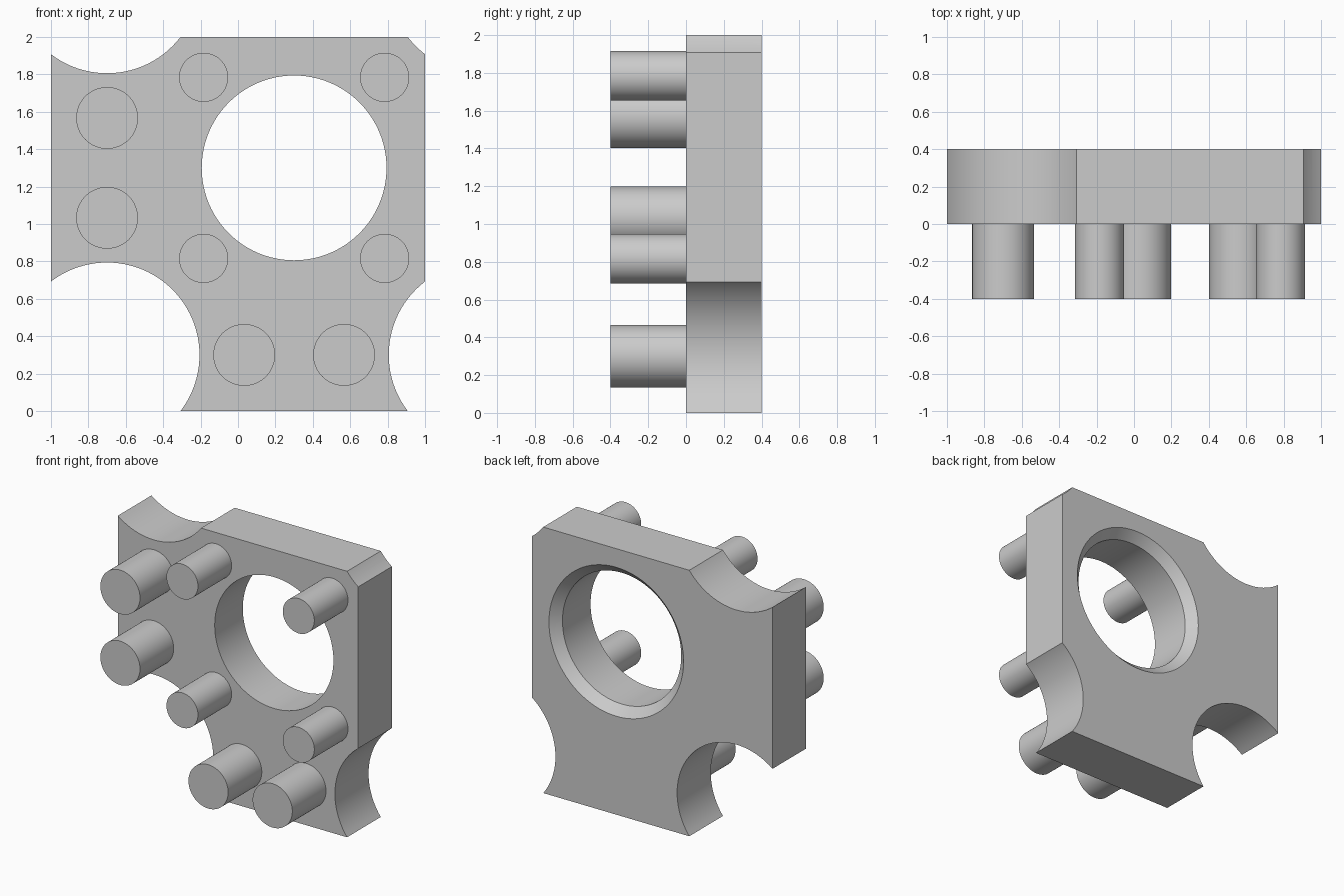
import bpy
import bmesh
from math import cos, sin, pi, radians

cube = bpy.data.objects.get("Cube")
if cube:
    bpy.data.objects.remove(cube, do_unlink=True)

# Main dimensions
THICK = 0.4
BORE = 0.494
CHAMFER = 0.066
PITCH = 1.0
CENTRE_X, CENTRE_Z = 0.3, 1.3
SEGMENTS = 96

grey = bpy.data.materials.new("plain_grey")
grey.use_nodes = True
colour = (0.6, 0.6, 0.6, 1)
grey.diffuse_color = colour
grey.node_tree.nodes["Principled BSDF"].inputs["Base Color"].default_value = colour


def finish(name, bm):
    """Turn a bmesh into a named grey object."""
    bmesh.ops.recalc_face_normals(bm, faces=bm.faces)
    mesh = bpy.data.meshes.new(name)
    bm.to_mesh(mesh)
    bm.free()
    mesh.materials.append(grey)
    obj = bpy.data.objects.new(name, mesh)
    bpy.context.collection.objects.link(obj)
    return obj


def turned(name, x, z, profile):
    """Solid of revolution about a front-to-back axis; profile holds (y, radius)."""
    bm = bmesh.new()
    angles = [2 * pi * i / SEGMENTS for i in range(SEGMENTS)]
    rings = [[bm.verts.new((x + r * cos(a), y, z + r * sin(a))) for a in angles]
             for y, r in profile]
    for low, high in zip(rings, rings[1:]):
        for i in range(SEGMENTS):
            j = (i + 1) % SEGMENTS
            bm.faces.new((low[i], low[j], high[j], high[i]))
    bm.faces.new(rings[0])
    bm.faces.new(rings[-1])
    return finish(name, bm)


# Square plate
bm = bmesh.new()
bmesh.ops.create_cube(bm, size=1)
for v in bm.verts:
    v.co = (v.co.x * 2, (v.co.y + 0.5) * THICK, (v.co.z + 0.5) * 2)
plate = finish("plate", bm)

# Cutters: chamfered through hole, and the plain round bites at the corners
over = 0.1
cutters = [turned("hole_cutter", CENTRE_X, CENTRE_Z,
                  [(-over, BORE), (THICK - CHAMFER, BORE),
                   (THICK + over, BORE + CHAMFER + over)])]
for dx, dz in ((-1, -1), (1, -1), (-1, 1), (1, 1)):
    cutters.append(turned("corner_cutter", CENTRE_X + dx * PITCH, CENTRE_Z + dz * PITCH,
                          [(-over, BORE), (THICK + over, BORE)]))

bpy.context.view_layer.objects.active = plate
for cutter in cutters:
    cutter.hide_render = True
    mod = plate.modifiers.new("cut", "BOOLEAN")
    mod.operation = "DIFFERENCE"
    mod.solver = "EXACT"
    mod.object = cutter
    bpy.ops.object.modifier_apply(modifier=mod.name)
    bpy.data.objects.remove(cutter, do_unlink=True)

parts = [plate]

# Four slim pegs around the hole
for side, sx in (("right", -1), ("left", 1)):
    for level, sz in (("lower", -1), ("upper", 1)):
        parts.append(turned(f"slim_peg_{level}_{side}",
                            CENTRE_X + sx * 0.484, CENTRE_Z + sz * 0.484,
                            [(-THICK, 0.131), (0, 0.131)]))

# Two pairs of thick pegs, beside and below the hole
for s, side, level in ((-1, "right", "lower"), (1, "left", "upper")):
    shift = s * 0.267
    for name, x, z in ((f"side_peg_{level}", CENTRE_X - PITCH, CENTRE_Z + shift),
                       (f"bottom_peg_{side}", CENTRE_X + shift, CENTRE_Z - PITCH)):
        parts.append(turned(name, x, z, [(-THICK, 0.165), (0, 0.165)]))

# Smooth round walls, crisp edges
bpy.ops.object.select_all(action="DESELECT")
for part in parts:
    part.select_set(True)
bpy.ops.object.shade_smooth_by_angle(angle=radians(30))
